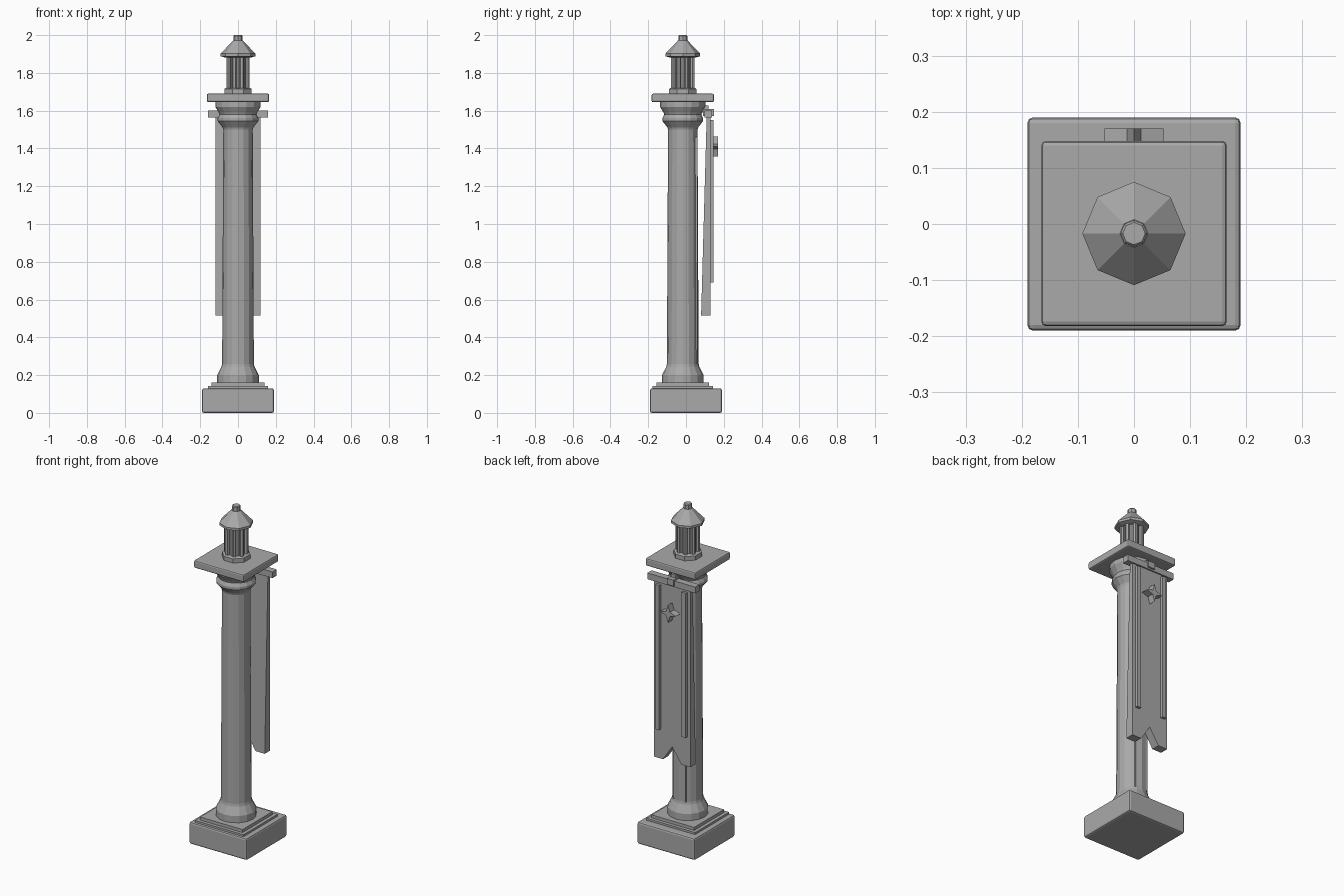
import bpy
import bmesh
import math

cube = bpy.data.objects.get("Cube")
if cube:
    bpy.data.objects.remove(cube, do_unlink=True)

# One stone colour for everything
stone = bpy.data.materials.new("grey stone")
stone.use_nodes = True
stone.diffuse_color = (0.4, 0.4, 0.4, 1)
stone.node_tree.nodes["Principled BSDF"].inputs["Base Color"].default_value = (0.4, 0.4, 0.4, 1)

AXIS_Y = -0.017


def finish(name, bm, bevel=0):
    bmesh.ops.recalc_face_normals(bm, faces=bm.faces)
    mesh = bpy.data.meshes.new(name)
    bm.to_mesh(mesh)
    bm.free()
    mesh.materials.append(stone)
    obj = bpy.data.objects.new(name, mesh)
    bpy.context.collection.objects.link(obj)
    if bevel:
        mod = obj.modifiers.new("soft edges", 'BEVEL')
        mod.width = bevel
        mod.segments = 2
    return obj


def box(name, x, y, z, bevel=0):
    """Box from (low, high) ranges."""
    bm = bmesh.new()
    bmesh.ops.create_cube(bm, size=1)
    for v in bm.verts:
        v.co = [r[0] + (c + 0.5) * (r[1] - r[0]) for r, c in zip((x, y, z), v.co)]
    return finish(name, bm, bevel)


def square_slab(name, half, z, y=AXIS_Y, bevel=0):
    return box(name, (-half, half), (y - half, y + half), z, bevel)


def turned(name, profile, sides, x=0, y=AXIS_Y, turn=0):
    """Faceted lathe body from (radius, z) pairs with closed ends."""
    bm = bmesh.new()
    rings = []
    for r, z in profile:
        angles = [turn + 2 * math.pi * i / sides for i in range(sides)]
        rings.append([bm.verts.new((x + r * math.cos(a), y + r * math.sin(a), z)) for a in angles])
    for low, high in zip(rings, rings[1:]):
        for i in range(sides):
            j = (i + 1) % sides
            bm.faces.new((low[i], low[j], high[j], high[i]))
    bm.faces.new(rings[0])
    bm.faces.new(rings[-1])
    return finish(name, bm)


def plate(name, outline, front, back):
    """Extrude an (x, z) outline between two depths; front depth is a function of z."""
    bm = bmesh.new()
    a = [bm.verts.new((x, front(z), z)) for x, z in outline]
    b = [bm.verts.new((x, back, z)) for x, z in outline]
    bm.faces.new(a)
    bm.faces.new(b)
    for i in range(len(a)):
        j = (i + 1) % len(a)
        bm.faces.new((a[i], a[j], b[j], b[i]))
    return finish(name, bm)


# Stepped base
square_slab("plinth", 0.19, (0, 0.13), y=0, bevel=0.01)
square_slab("lower_step", 0.16, (0.125, 0.142))
square_slab("upper_step", 0.14, (0.14, 0.16))

# Column with flared foot and moulded capital
turned("column", [(0.11, 0.16), (0.11, 0.2), (0.087, 0.245), (0.084, 0.26), (0.078, 1.5),
                  (0.082, 1.512), (0.108, 1.545), (0.108, 1.56), (0.098, 1.58),
                  (0.102, 1.59), (0.12, 1.62), (0.12, 1.65)], 16)
for side in (-1, 1):
    box("column_fillet", (side * 0.035 - 0.006, side * 0.035 + 0.006), (0.04, 0.061), (0.26, 1.46))
square_slab("abacus", 0.165, (1.645, 1.69), bevel=0.008)

# Lantern on top
turned("lantern_foot", [(0.078, 1.69), (0.078, 1.715), (0.07, 1.72)], 8, turn=math.pi / 8)
turned("lantern_core", [(0.05, 1.715), (0.05, 1.89)], 8)
for i in range(8):
    a = math.pi / 4 * (i + 0.5)
    turned("lantern_post", [(0.012, 1.715), (0.012, 1.89)], 6,
           0.055 * math.cos(a), AXIS_Y + 0.055 * math.sin(a), a)
turned("lantern_roof", [(0.07, 1.882), (0.092, 1.888), (0.092, 1.902), (0.025, 1.972)], 8)
turned("finial", [(0.024, 1.965), (0.024, 1.995), (0.02, 2.0)], 8)

# Hanging rail and its bracket
box("banner_rail", (-0.158, 0.158), (0.098, 0.138), (1.563, 1.6))
box("rail_bracket", (-0.014, 0.014), (0.07, 0.12), (1.59, 1.628))
box("rail_clasp", (-0.022, 0.022), (0.09, 0.147), (1.572, 1.608))

# Swallow-tailed banner, thicker toward the bottom
half_tail = [(0.12, 1.565), (0.12, 0.515), (0.06, 0.515)]
tail = half_tail + [(0, 0.605)] + [(-x, z) for x, z in reversed(half_tail)]
plate("banner", tail, lambda z: 0.08 + 0.028 * (z - 0.515), 0.13)
for side in (-1, 1):
    box("banner_stripe", (side * 0.087 - 0.013, side * 0.087 + 0.013), (0.125, 0.146), (0.69, 1.55))

# Four-pointed star emblem
star = []
for i in range(8):
    r = 0.018 if i % 2 else 0.053
    star.append((r * math.cos(i * math.pi / 4), 1.41 + r * math.sin(i * math.pi / 4)))
plate("star_emblem", star, lambda z: 0.125, 0.17)
